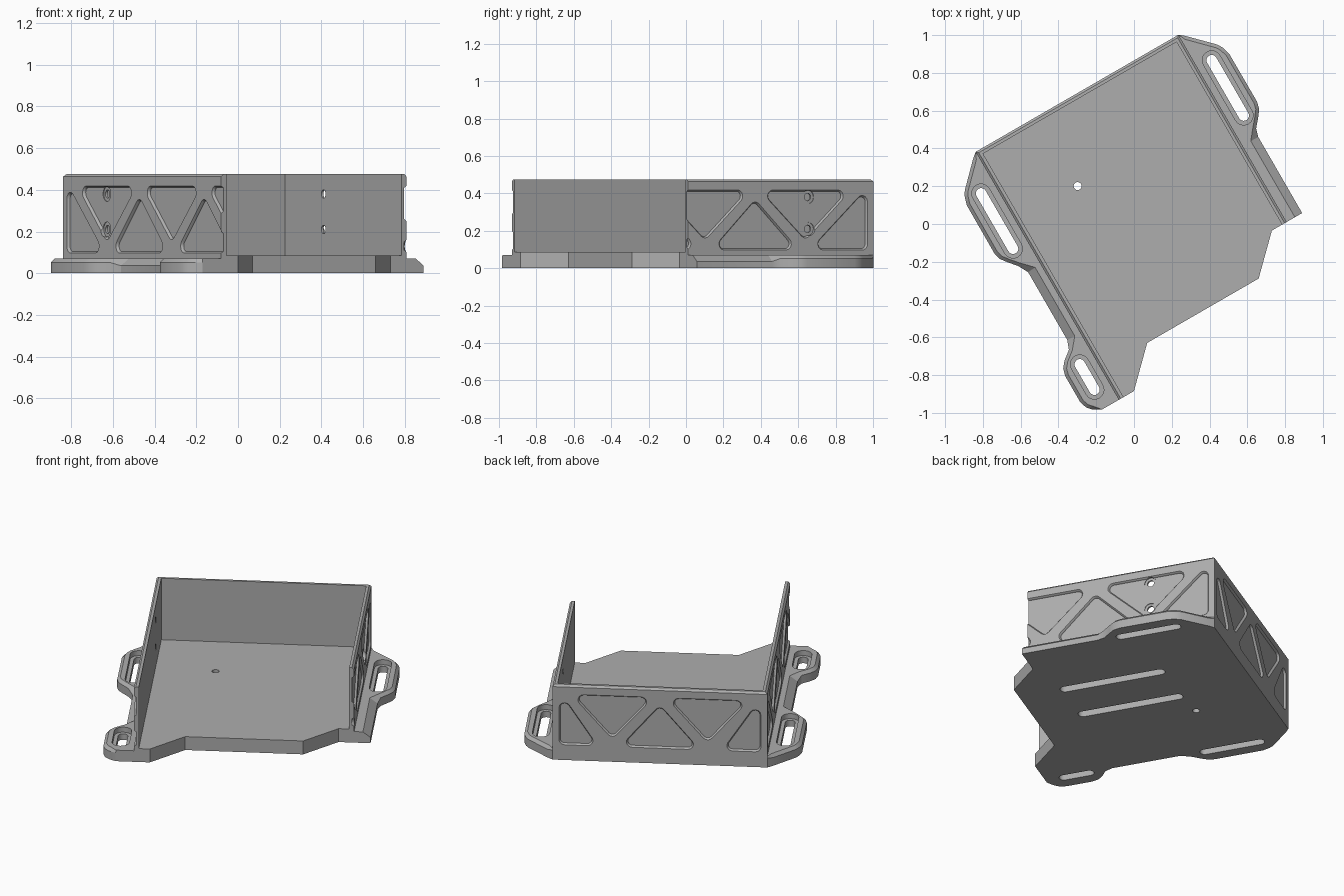
import bpy, bmesh, math
from mathutils import Vector

if "Cube" in bpy.data.objects:
    bpy.data.objects.remove(bpy.data.objects["Cube"])

C, HALF, BACK = 0.085, 0.62, 0.75        # tray centre line, half width, back face
L_END, R_END = -0.766, -0.395            # front ends of the two side walls
TOP, FLOOR = 0.475, 0.085

grey = bpy.data.materials.new("light_grey")
grey.diffuse_color = (0.42, 0.42, 0.42, 1)
grey.use_nodes = True
grey.node_tree.nodes["Principled BSDF"].inputs["Base Color"].default_value = grey.diffuse_color


def loft(name, sections):
    """Closed solid through equal-length loops of 3D points."""
    bm = bmesh.new()
    rings = [[bm.verts.new(p) for p in s] for s in sections]
    n = len(rings[0])
    for a, b in zip(rings, rings[1:]):
        for i in range(n):
            j = (i + 1) % n
            bm.faces.new((a[i], a[j], b[j], b[i]))
    bm.faces.new(rings[0][::-1])
    bm.faces.new(rings[-1])
    bmesh.ops.recalc_face_normals(bm, faces=bm.faces)
    me = bpy.data.meshes.new(name)
    bm.to_mesh(me)
    bm.free()
    me.materials.append(grey)
    ob = bpy.data.objects.new(name, me)
    bpy.context.collection.objects.link(ob)
    return ob


def cut(ob, cutter):
    mod = ob.modifiers.new("cut", 'BOOLEAN')
    mod.operation, mod.solver, mod.object = 'DIFFERENCE', 'EXACT', cutter
    bpy.context.view_layer.objects.active = ob
    bpy.ops.object.modifier_apply(modifier=mod.name)
    bpy.data.objects.remove(cutter)


def rounded(core, r, steps=5):
    """Outline at distance r around a convex counter-clockwise core."""
    pts, n = [], len(core)
    for i in range(n):
        p, q, s = (Vector(core[k % n]) for k in (i - 1, i, i + 1))
        a0 = math.atan2(q.y - p.y, q.x - p.x) - math.pi / 2
        a1 = math.atan2(s.y - q.y, s.x - q.x) - math.pi / 2
        turn = (a1 - a0) % (2 * math.pi)
        for k in range(steps + 1):
            a = a0 + turn * k / steps
            pts.append((q.x + r * math.cos(a), q.y + r * math.sin(a)))
    return pts


def circle(x, y, r, n=20):
    return [(x + r * math.cos(2 * math.pi * k / n),
             y + r * math.sin(2 * math.pi * k / n)) for k in range(n)]


def at_z(pts, z):
    return [(x, y, z) for x, y in pts]


def slot(u, v0, v1, r, z0, z1):
    pts = rounded([(u, v0), (u, v1)], r, 10)
    return loft("slot_cutter", [at_z(pts, z0), at_z(pts, z1)])


# Tray: floor and three walls, with a chamfered outer top edge
def outline(d):
    return [(C - HALF + d, BACK - d), (C - HALF + d, L_END), (-0.4425, L_END),
            (-0.254, -0.58), (0.427, -0.58), (0.615, R_END),
            (C + HALF - d, R_END), (C + HALF - d, BACK - d)]


tray = loft("tray", [at_z(outline(0), 0), at_z(outline(0), TOP - 0.012),
                     at_z(outline(0.012), TOP)])
inside = [(C - 0.591, -1), (C + 0.592, -1), (C + 0.592, BACK - 0.028), (C - 0.591, BACK - 0.028)]
cut(tray, loft("cavity", [at_z(inside, FLOOR), at_z(inside, 1)]))


# Wall pockets and screw holes, drawn as (along, z) and pushed into a wall
def side_map(s):
    return lambda a, z, d: (C + s * (HALF + d), a, z)


def back_map(a, z, d):
    return (C + a, BACK + d, z)


def wall_cut(place, profiles):
    cut(tray, loft("wall_cutter", [[place(a, z, d) for a, z in pts] for pts, d in profiles]))


def pocket(place, core):
    wall_cut(place, [(rounded(core, 0.026), -0.013), (rounded(core, 0.028), -0.007),
                     (rounded(core, 0.036), 0.003)])


def up(c, w):
    return [(c - w, 0.13), (c + w, 0.13), (c, 0.32)]


def down(c, w):
    return [(c - w, 0.385), (c, 0.195), (c + w, 0.385)]


for s, end in ((-1, L_END), (1, R_END)):
    place = side_map(s)
    pocket(place, [(0.44, 0.13), (0.68, 0.13), (0.68, 0.355)])
    for k in range(3):
        if 0.33 - 0.62 * k - 0.23 > end - 0.5:
            pocket(place, down(0.33 - 0.62 * k, 0.2))
        if 0.02 - 0.62 * k + 0.22 > end and k < 2:
            pocket(place, up(0.02 - 0.62 * k, 0.19))
    for z in (0.21, 0.38):
        wall_cut(place, [(circle(0.353, z, 0.036), -0.017), (circle(0.353, z, 0.036), 0.01)])
        wall_cut(place, [(circle(0.353, z, 0.02), -0.05), (circle(0.353, z, 0.02), 0.01)])

pocket(back_map, up(0, 0.16))
for s in (-1, 1):
    pocket(back_map, down(s * 0.275, 0.165))
    corner = [(s * 0.55, 0.13), (s * 0.55, 0.33), (s * 0.42, 0.13)]
    pocket(back_map, corner if s > 0 else corner[::-1])

# Floor: one through hole and two blind slots underneath
hole = circle(-0.158, 0.323, 0.021)
cut(tray, loft("hole_cutter", [at_z(hole, -0.1), at_z(hole, 0.2)]))
for u in (0.03, 0.333):
    cut(tray, slot(u, -0.30, 0.28, 0.03, -0.1, 0.05))


# Side flanges: points are (offset from centre, v, chamfer start z, chamfer width)
def ear(pts):
    return [(o, v, 0.052, 0.018) for o, v in pts]


def flange(name, s, pts, slots):
    mid, top = [], []
    for i, (o, v, zc, d) in enumerate(pts):
        mid.append((C + s * o, v, zc))
        if d:
            a, b = pts[i - 1], pts[i + 1]
            t = Vector((b[0] - a[0], b[1] - a[1])).normalized()
            last = i == len(pts) - 2
            o, v = max(HALF, o + t.y * d), (v if last else v - t.x * d)
        top.append((C + s * o, v, 0.07))
    ob = loft(name, [[(x, y, 0) for x, y, z in mid], mid, top])
    for v0, v1 in slots:
        u = C + s * 0.705
        cut(ob, slot(u, v0, v1, 0.050, 0.038, 0.2))
        cut(ob, slot(u, v0, v1, 0.028, -0.1, 0.2))
    return ob


def strip(o, v0, v1):
    return [(o, v0, 0.036, 0.045), (o, v1, 0.036, 0.045)]


rear_ear = [(HALF, BACK, 0.06, 0)] + ear(
    [(0.65, 0.725), (0.772, 0.602), (0.788, 0.575), (0.802, 0.53), (0.803, 0.235),
     (0.793, 0.195), (0.765, 0.158), (0.728, 0.115)])
front_ear = ear([(0.717, -0.405), (0.765, -0.442), (0.792, -0.475), (0.803, -0.515),
                 (0.803, -0.675), (0.79, -0.715), (0.765, -0.742), (0.725, L_END)])
left = flange("left_flange", -1,
              rear_ear + strip(0.698, 0.06, -0.355) + front_ear + [(HALF, L_END, 0.06, 0)],
              [(0.207, 0.545), (-0.655, -0.50)])
right = flange("right_flange", 1,
               rear_ear + strip(0.715, 0.07, R_END) + [(HALF, R_END, 0.06, 0)],
               [(0.207, 0.545)])

# Turn the whole part to its diagonal pose
for ob in (tray, left, right):
    ob.rotation_euler.z = math.radians(30)
    bpy.context.view_layer.objects.active = ob
    ob.select_set(True)
bpy.ops.object.shade_smooth_by_angle(angle=math.radians(25))
